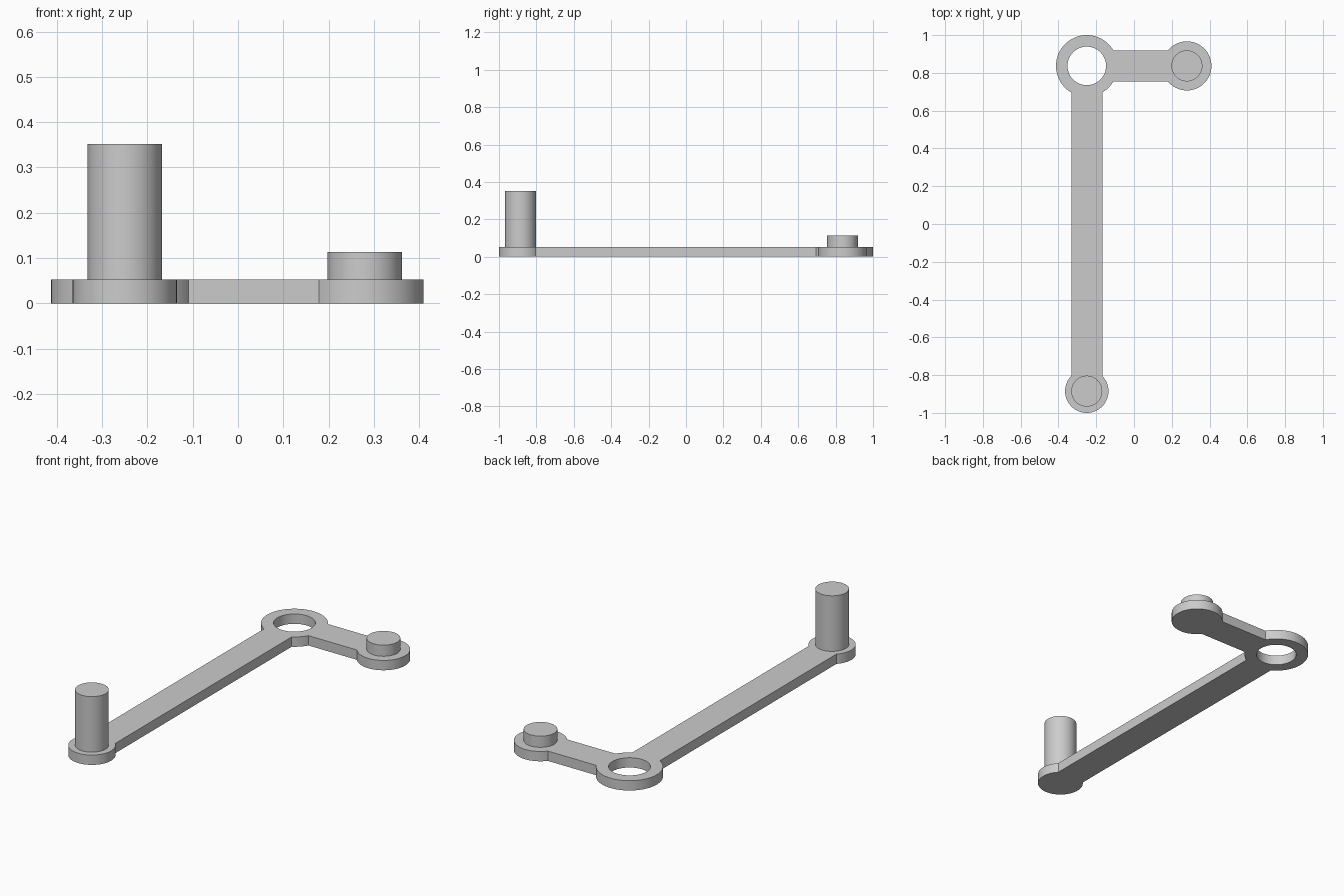
import bpy, bmesh
from math import asin, sin, cos, pi, radians

cube = bpy.data.objects.get("Cube")
if cube:
    bpy.data.objects.remove(cube)

THICK, HALF = 0.053, 0.082           # plate thickness, half width of the arms
RING, HOLE = 0.163, 0.102            # pivot ring radii
PIVOT, HANDLE, DRIVE = (-0.25, 0.837), (-0.25, -0.885), (0.28, 0.837)
HANDLE_R, DRIVE_R = 0.115, 0.13

grey = bpy.data.materials.new("plain grey")
grey.use_nodes = True
grey.diffuse_color = (0.6, 0.6, 0.6, 1)
grey.node_tree.nodes["Principled BSDF"].inputs["Base Color"].default_value = (0.6, 0.6, 0.6, 1)


def arc(centre, r, start, end, steps):
    """Points along an arc, both ends included."""
    angles = [start + (end - start) * i / steps for i in range(steps + 1)]
    return [(centre[0] + r * cos(a), centre[1] + r * sin(a)) for a in angles]


def finish(ob):
    ob.data.materials.append(grey)
    bpy.ops.object.select_all(action='DESELECT')
    ob.select_set(True)
    bpy.context.view_layer.objects.active = ob
    bpy.ops.object.shade_smooth_by_angle(angle=radians(25))


def add_loop(bm, points):
    verts = [bm.verts.new((x, y, 0)) for x, y in points]
    return [bm.edges.new((v, verts[i - 1])) for i, v in enumerate(verts)]


# Bent plate: hub arcs joined by straight arm sides, with a pivot hole
ring_gap, handle_gap, drive_gap = (asin(HALF / r) for r in (RING, HANDLE_R, DRIVE_R))
outline = (arc(PIVOT, RING, ring_gap, 1.5 * pi - ring_gap, 48)
           + arc(HANDLE, HANDLE_R, pi / 2 + handle_gap, 2.5 * pi - handle_gap, 48)
           + arc(PIVOT, RING, ring_gap - pi / 2, -ring_gap, 6)
           + arc(DRIVE, DRIVE_R, drive_gap - pi, pi - drive_gap, 48))
hole = arc(PIVOT, HOLE, 0, 2 * pi, 64)[:-1]

bm = bmesh.new()
edges = add_loop(bm, outline) + add_loop(bm, hole)
bmesh.ops.triangle_fill(bm, edges=edges, use_beauty=True, use_dissolve=False)
top = bmesh.ops.extrude_face_region(bm, geom=bm.faces[:], use_keep_orig=True)
bmesh.ops.translate(bm, vec=(0, 0, THICK),
                    verts=[g for g in top["geom"] if isinstance(g, bmesh.types.BMVert)])
bmesh.ops.recalc_face_normals(bm, faces=bm.faces[:])
mesh = bpy.data.meshes.new("crank_plate")
bm.to_mesh(mesh)
bm.free()
plate = bpy.data.objects.new("crank_plate", mesh)
bpy.context.collection.objects.link(plate)
finish(plate)

# Upright pins on the two end hubs
for name, (x, y), height in (("handle_pin", HANDLE, 0.352), ("drive_pin", DRIVE, 0.113)):
    base = THICK - 0.01
    bpy.ops.mesh.primitive_cylinder_add(vertices=64, radius=HALF, depth=height - base,
                                        location=(x, y, (height + base) / 2))
    pin = bpy.context.object
    pin.name = name
    finish(pin)
